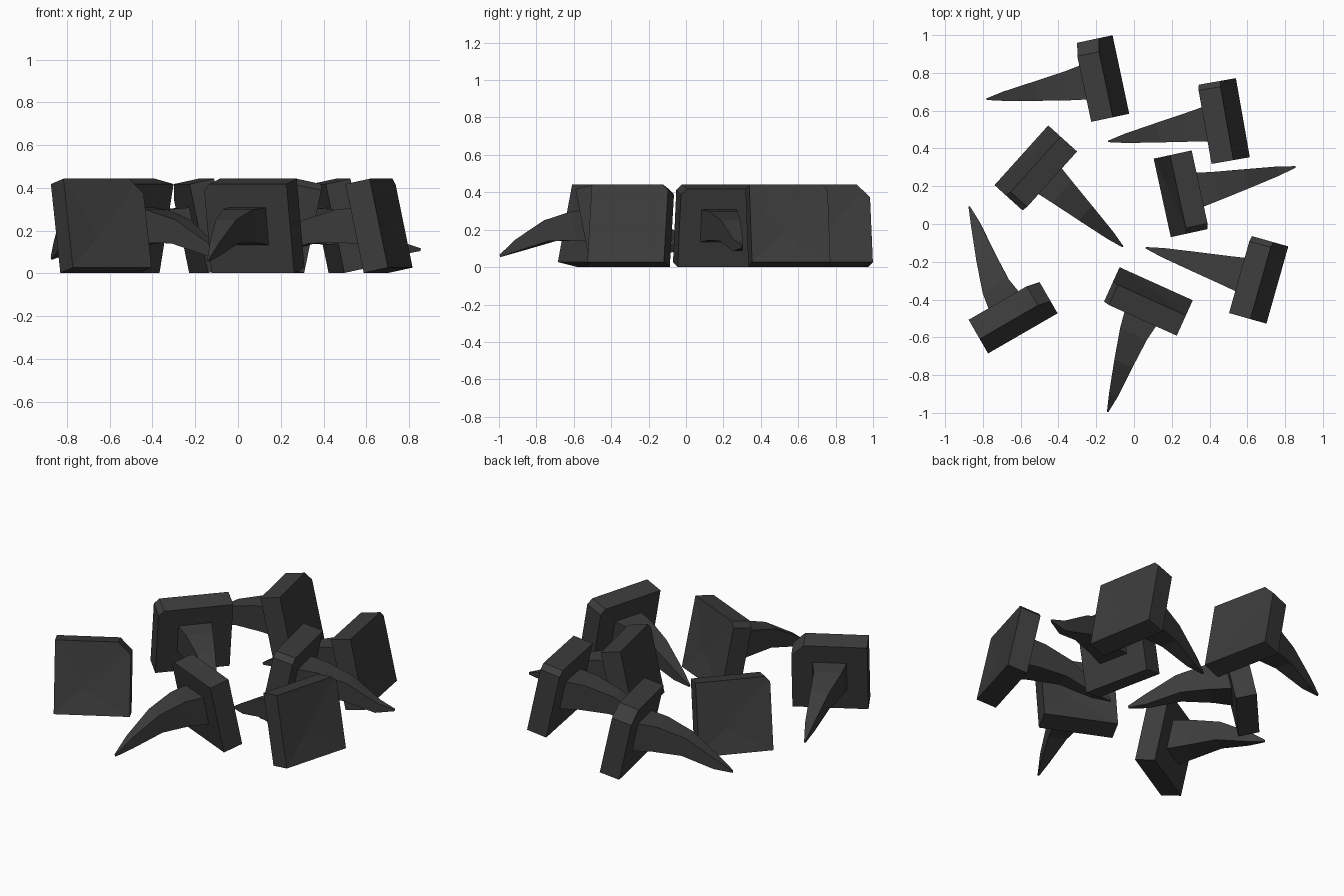
import bpy, bmesh, math
from mathutils import Matrix, Vector

if "Cube" in bpy.data.objects:
    bpy.data.objects.remove(bpy.data.objects["Cube"])

iron = bpy.data.materials.new("dark iron")
iron.diffuse_color = (0.045, 0.045, 0.045, 1)
iron.use_nodes = True
iron.node_tree.nodes["Principled BSDF"].inputs["Base Color"].default_value = iron.diffuse_color

TILT = math.radians(12)   # heads lean towards the tip
THICK, SIZE = 0.12, 0.425


def finish(bm, name, matrix):
    bmesh.ops.recalc_face_normals(bm, faces=bm.faces)
    mesh = bpy.data.meshes.new(name)
    bm.to_mesh(mesh)
    bm.free()
    mesh.materials.append(iron)
    ob = bpy.data.objects.new(name, mesh)
    ob.matrix_world = matrix
    bpy.context.collection.objects.link(ob)


def nail_head(name, matrix, worn):
    bm = bmesh.new()
    bmesh.ops.create_cube(bm, size=1, matrix=Matrix.Diagonal((THICK, SIZE, SIZE, 1)))
    # hammered outer face: shallow off-centre dent
    outer = min(bm.faces, key=lambda f: f.calc_center_median().x)
    dent = bmesh.ops.poke(bm, faces=[outer])["verts"][0]
    dent.co += Vector((0.012, 0.05, -0.06))
    # chipped corner, larger on worn nails
    chip = 0.07 if worn else 0.03
    corner = [e for e in bm.edges
              if all(v.co.y < -0.2 and v.co.z > 0.2 for v in e.verts)]
    bmesh.ops.bevel(bm, geom=corner, offset=chip, segments=1, affect='EDGES')
    finish(bm, name, matrix)


def nail_shank(name, matrix, side, tip_z):
    # distance, height, width, depth and sideways share of each square section
    sections = [(0.03, 0.22, 0.20, 0.18, 0),
                (0.17, 0.22, 0.155, 0.155, 0),
                (0.34, 0.195, 0.105, 0.11, 0.35),
                (0.52, 0.115, 0.05, 0.06, 0.8),
                (0.62, tip_z, 0.008, 0.012, 1)]
    bm = bmesh.new()
    rings = []
    for d, z, w, h, s in sections:
        rings.append([bm.verts.new((d + b * h * 0.12, side * s + a * w / 2, z + b * h / 2))
                      for a, b in ((-1, -1), (1, -1), (1, 1), (-1, 1))])
    for r0, r1 in zip(rings, rings[1:]):
        for i in range(4):
            j = (i + 1) % 4
            bm.faces.new((r0[i], r0[j], r1[j], r1[i]))
    bm.faces.new(rings[0])
    bm.faces.new(rings[-1])
    finish(bm, name, matrix)


# head centre x, y, pointing angle, sideways tip bend, tip height, worn corner
nails = [(-0.17, 0.77, 192, -0.02, 0.08, True),
         (0.475, 0.545, 190, 0.0, 0.08, False),
         (-0.52, 0.295, -42, 0.0, 0.08, False),
         (0.25, 0.16, 12.3, 0.01, 0.11, False),
         (0.66, -0.295, 164.2, 0.0, 0.08, False),
         (-0.64, -0.49, 120, -0.09, 0.07, True),
         (0.075, -0.41, -114.3, 0.045, 0.06, False)]

for n, (x, y, angle, side, tip_z, worn) in enumerate(nails, 1):
    turn = Matrix.Translation((x, y, 0)) @ Matrix.Rotation(math.radians(angle), 4, 'Z')
    lean = Matrix.Translation((0, 0, 0.222)) @ Matrix.Rotation(TILT, 4, 'Y')
    nail_head(f"nail_head_{n}", turn @ lean, worn)
    nail_shank(f"nail_shank_{n}", turn, side, tip_z)
